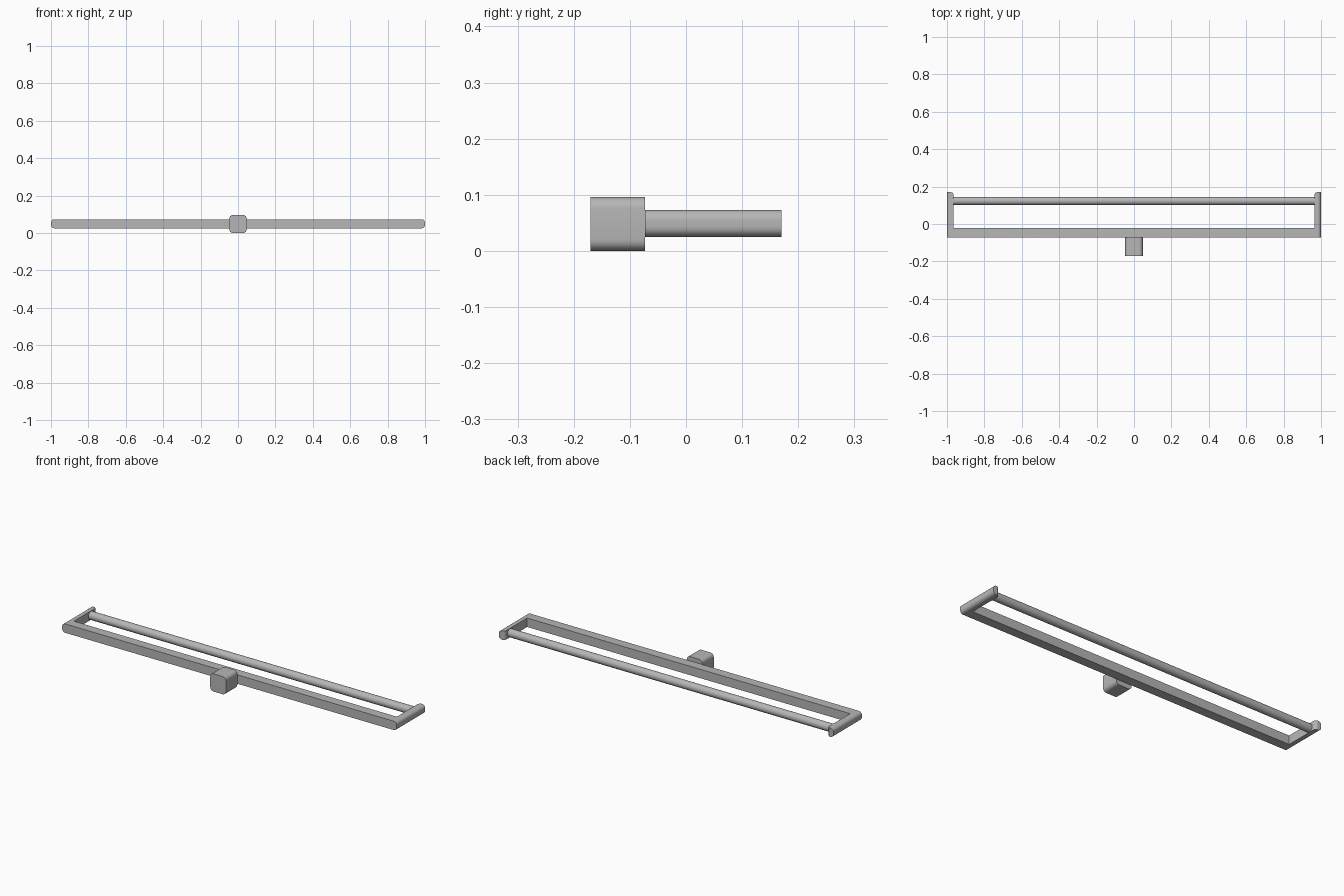
import bpy, bmesh, math
from mathutils import Matrix

cube = bpy.data.objects.get("Cube")
if cube:
    bpy.data.objects.remove(cube)

metal = bpy.data.materials.new("satin grey metal")
metal.use_nodes = True
grey = (0.47, 0.47, 0.47, 1)
metal.diffuse_color = grey
metal.node_tree.nodes["Principled BSDF"].inputs["Base Color"].default_value = grey

MID_Z = 0.049
WALL_Y, BACK_Y = -0.073, 0.17


def finish(bm, name):
    bmesh.ops.recalc_face_normals(bm, faces=bm.faces)
    mesh = bpy.data.meshes.new(name)
    bm.to_mesh(mesh)
    bm.free()
    mesh.materials.append(metal)
    obj = bpy.data.objects.new(name, mesh)
    bpy.context.collection.objects.link(obj)
    bpy.ops.object.select_all(action='DESELECT')
    obj.select_set(True)
    bpy.context.view_layer.objects.active = obj
    bpy.ops.object.shade_smooth_by_angle(angle=math.radians(35))


def round_edges(bm, keep, radius):
    """Round the edges that run along y and pass the test."""
    edges = [e for e in bm.edges
             if abs(e.verts[0].co.x - e.verts[1].co.x) < 1e-5
             and abs(e.verts[0].co.z - e.verts[1].co.z) < 1e-5
             and all(keep(v.co) for v in e.verts)]
    bmesh.ops.bevel(bm, geom=edges, offset=radius, segments=6,
                    profile=0.5, affect='EDGES')


# U-shaped frame: front bar and two arms with rounded inner tips
tip, inner, bar_y = 0.015, 0.965, -0.022
half = [(inner, bar_y)]
for i in range(7):
    a = math.pi - i * math.pi / 12
    half.append((inner + tip + tip * math.cos(a), BACK_Y - tip + tip * math.sin(a)))
half += [(1, BACK_Y), (1, WALL_Y)]
outline = half + [(-x, y) for x, y in reversed(half)]
bm = bmesh.new()
face = bm.faces.new([bm.verts.new((x, y, 0.025)) for x, y in outline])
top = bmesh.ops.extrude_face_region(bm, geom=[face])["geom"]
bmesh.ops.translate(bm, vec=(0, 0, 0.048),
                    verts=[g for g in top if isinstance(g, bmesh.types.BMVert)])
round_edges(bm, lambda co: abs(co.x) > 0.999, 0.018)
finish(bm, "frame")

# Hanging rod between the arms
bm = bmesh.new()
bmesh.ops.create_cone(bm, cap_ends=True, segments=32, radius1=0.022, radius2=0.022,
                      depth=1.94,
                      matrix=Matrix.Translation((0, 0.123, MID_Z)) @ Matrix.Rotation(math.pi / 2, 4, 'Y'))
finish(bm, "hanging_rod")

# Mounting block on the front of the frame
bm = bmesh.new()
bmesh.ops.create_cube(bm, size=1, matrix=Matrix.Translation((0, (WALL_Y - BACK_Y) / 2, 0.048))
                      @ Matrix.Diagonal((0.094, BACK_Y + WALL_Y, 0.096, 1)))
round_edges(bm, lambda co: True, 0.02)
finish(bm, "mounting_block")
